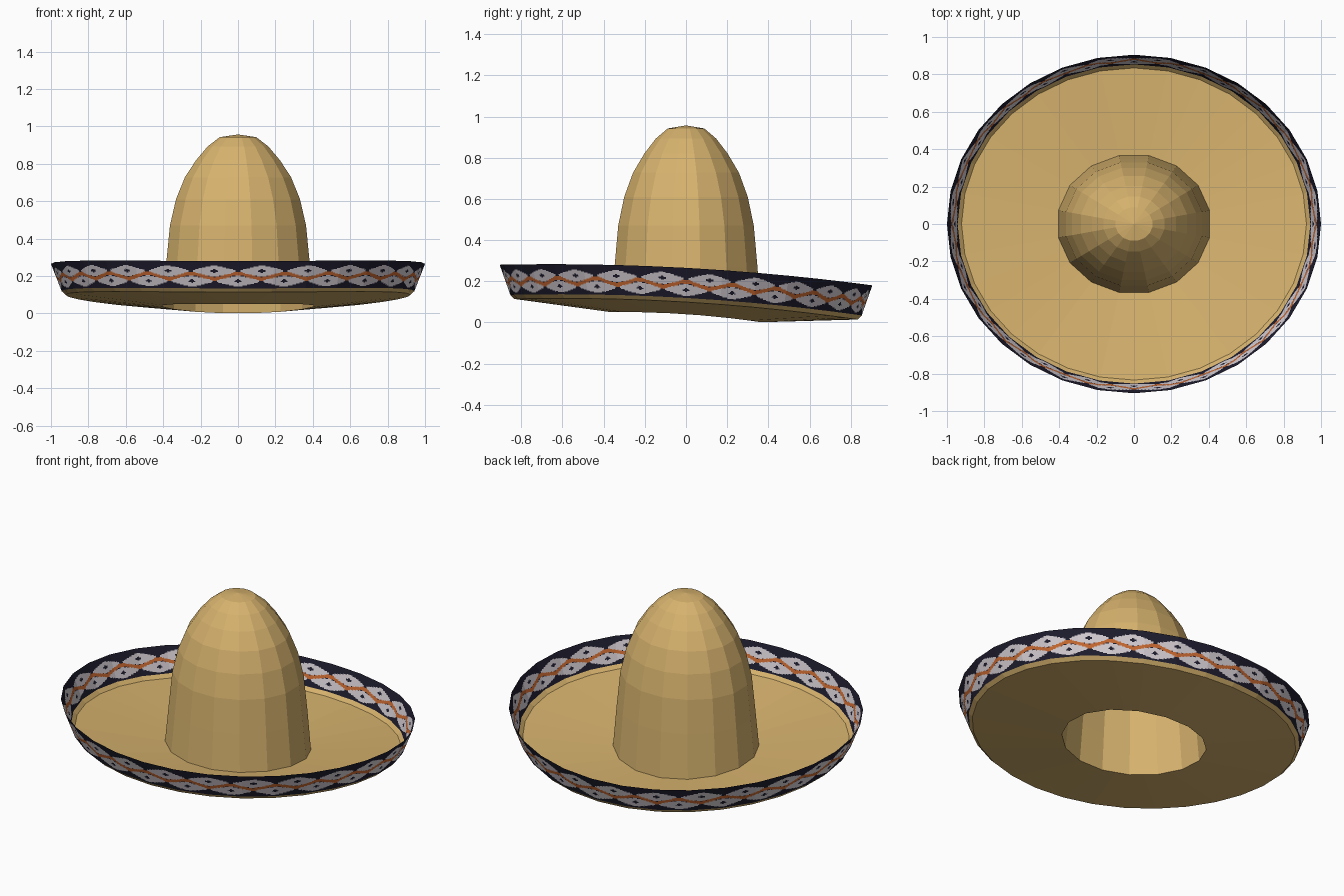
import bpy, math

if "Cube" in bpy.data.objects:
    bpy.data.objects.remove(bpy.data.objects["Cube"])

N = 32            # sides of the brim
DEPTH = 0.905     # y / x ratio of every ring


def material(name, rgb):
    m = bpy.data.materials.new(name)
    m.diffuse_color = (*rgb, 1)
    m.use_nodes = True
    m.node_tree.nodes["Principled BSDF"].inputs["Base Color"].default_value = m.diffuse_color
    return m


straw = material("straw tan", (0.68, 0.45, 0.155))
navy = material("dark navy", (0.013, 0.012, 0.027))
white = material("soft white", (0.66, 0.61, 0.65))
orange = material("burnt orange", (0.58, 0.14, 0.03))


def make(name, verts, faces, mats):
    me = bpy.data.meshes.new(name)
    me.from_pydata(verts, [], faces)
    for m in mats:
        me.materials.append(m)
    ob = bpy.data.objects.new(name, me)
    bpy.context.collection.objects.link(ob)
    return ob


def loft(rings):
    """Join equal closed rings, ordered from one end to the other, with quads."""
    n = len(rings[0])
    verts = [p for r in rings for p in r]
    faces = [(i * n + k, i * n + (k + 1) % n, (i + 1) * n + (k + 1) % n, (i + 1) * n + k)
             for i in range(len(rings) - 1) for k in range(n)]
    return verts, faces


def point(r, a, z):
    return (r * math.cos(a), r * DEPTH * math.sin(a), z)


def lip_z(a):      # upper edge dips toward the back
    s = math.sin(a)
    return 0.265 - 0.05 * s - 0.035 * s * s


def base_z(a):     # foot of the crown
    s = math.sin(a)
    return 0.04 - 0.025 * s - 0.015 * s * s


def lerp(p, q, t):
    return tuple(x + (y - x) * t for x, y in zip(p, q))


# Crown: open 16-sided dome
HALF = math.pi / 16
CROWN = 0.412
angles = [HALF + k * 2 * HALF for k in range(16)]
profile = [(0.391, 0.27), (0.371, 0.47), (0.338, 0.61), (0.29, 0.727),
           (0.228, 0.82), (0.165, 0.893), (0.1, 0.942)]
foot = [point(CROWN, a, base_z(a)) for a in angles]
verts, faces = loft([foot] + [[point(r, a, z) for a in angles] for r, z in profile])
verts.append((0, 0, 0.957))
top = len(verts) - 1
faces += [(top - 16 + k, top - 16 + (k + 1) % 16, top) for k in range(16)]
make("crown", verts, faces, [straw])

# Brim: inner ring follows the 16-sided crown, outer rings have 32 sides
ang = [k * 2 * math.pi / N for k in range(N)]
inner = []
for k in range(N):
    j = k // 2
    inner.append(foot[j] if k % 2 else lerp(foot[j - 1], foot[j], 0.5))
edge = [point(0.922, a, lip_z(a) - 0.166) for a in ang]
low = [point(0.943, a, lip_z(a) - 0.146) for a in ang]
high = [point(1.0, a, lip_z(a)) for a in ang]
verts, faces = loft([low, edge, inner])
make("brim", verts, faces, [straw])

# Patterned band: fine grid on the 32 flat sides, coloured by a repeating rule
SUB, ROWS, REPEATS = 30, 30, 24


def along(ring, c):
    k, t = divmod(c, SUB)
    return lerp(ring[k], ring[(k + 1) % N], t / SUB)


def band_colour(u, v):
    for centre, shift in ((0.63, 0.5), (0.26, 0.0)):
        du = abs((u + shift + 0.5) % 1 - 0.5)
        dv = abs(v - centre)
        if du / 0.09 + dv / 0.07 < 1:
            return 0                                   # dark eye
        if (du / 0.47) ** 1.25 + (dv / 0.2) ** 1.25 < 1:
            return 1                                   # white lozenge
    wave = 0.445 + 0.1 * math.cos(2 * math.pi * u)
    return 2 if abs(v - wave) < 0.07 else 0            # orange wave


cols = N * SUB
lows = [along(low, c) for c in range(cols)]
highs = [along(high, c) for c in range(cols)]
verts, faces = loft([[lerp(lows[c], highs[c], r / ROWS) for c in range(cols)]
                     for r in range(ROWS + 1)])
band = make("rim_band", verts, faces, [navy, white, orange])
for i, f in enumerate(band.data.polygons):
    row, col = divmod(i, cols)
    f.material_index = band_colour((col + 0.5) / cols * REPEATS, (row + 0.5) / ROWS)
